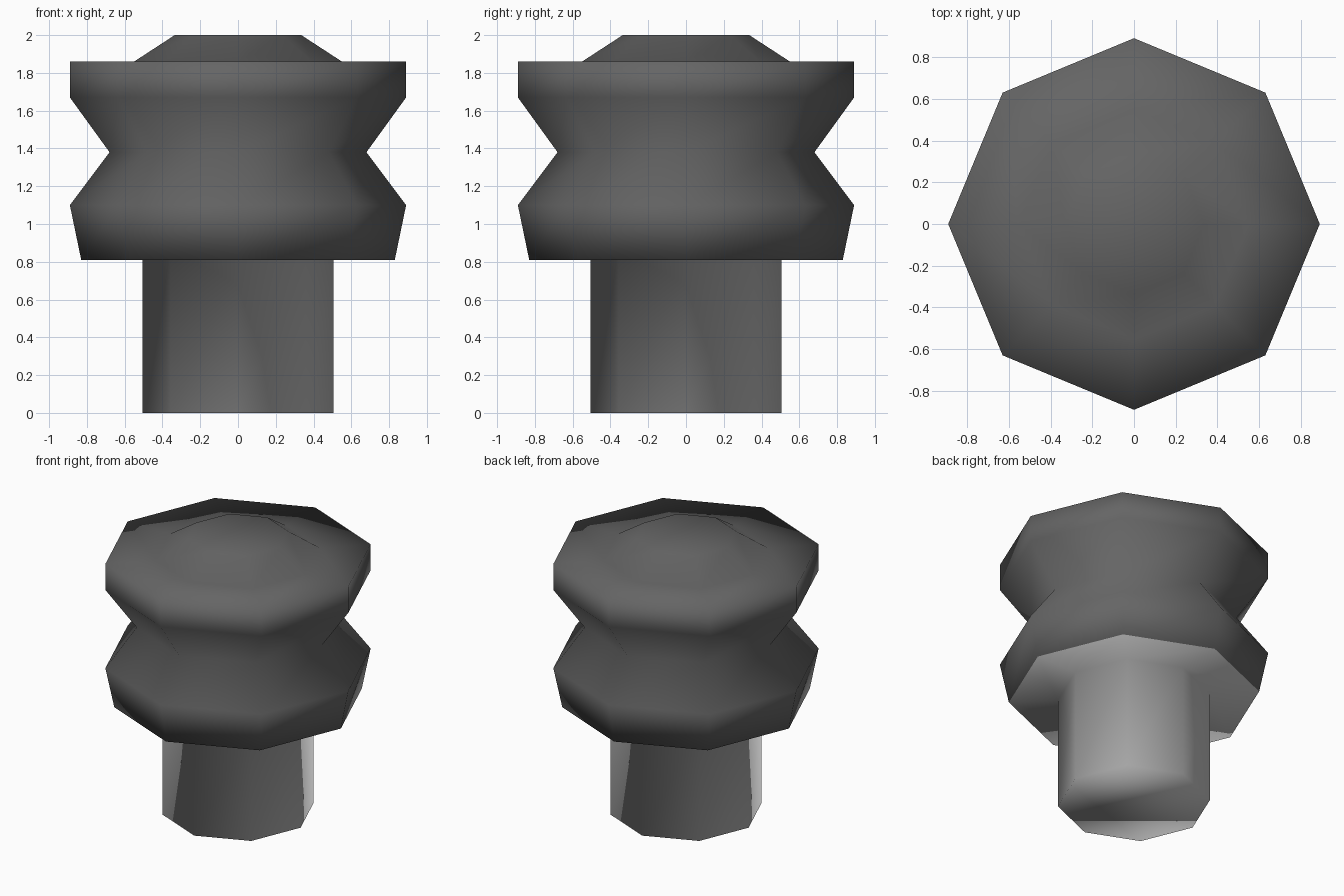
import bpy
import bmesh
import math

cube = bpy.data.objects.get("Cube")
if cube:
    bpy.data.objects.remove(cube, do_unlink=True)


def make_material(name, value):
    mat = bpy.data.materials.new(name)
    mat.use_nodes = True
    colour = (value, value, value, 1)
    mat.diffuse_color = colour
    mat.node_tree.nodes["Principled BSDF"].inputs["Base Color"].default_value = colour
    return mat


SIDES = 8
HEAD_BASE = 0.81

# Profile as (radius, height), from the foot of the stem to the top of the cap
PROFILE = [
    (0.505, 0), (0.505, HEAD_BASE),           # stem
    (0.83, HEAD_BASE), (0.89, 1.1),           # lower flange
    (0.68, 1.38),                             # waist groove
    (0.89, 1.67), (0.89, 1.86),               # upper flange
    (0.55, 1.86), (0.335, 2),                 # tapered cap
]

# Revolve the profile into octagonal rings, joined by quads and closed at the ends
bm = bmesh.new()
rings = []
for radius, z in PROFILE:
    angles = [2 * math.pi * i / SIDES for i in range(SIDES)]
    rings.append([bm.verts.new((radius * math.cos(a), radius * math.sin(a), z))
                  for a in angles])
for low, high in zip(rings, rings[1:]):
    for i in range(SIDES):
        j = (i + 1) % SIDES
        bm.faces.new((low[i], low[j], high[j], high[i]))
bm.faces.new(rings[0][::-1])
bm.faces.new(rings[-1])
bm.normal_update()

# Stem and underside of the head are light, the head itself is dark
for face in bm.faces:
    face.smooth = True
    face.material_index = int(face.calc_center_median().z > HEAD_BASE + 0.01)

mesh = bpy.data.meshes.new("grooved_knob")
bm.to_mesh(mesh)
bm.free()
mesh.materials.append(make_material("light grey metal", 0.55))
mesh.materials.append(make_material("dark grey rubber", 0.13))
knob = bpy.data.objects.new("grooved_knob", mesh)
bpy.context.collection.objects.link(knob)
